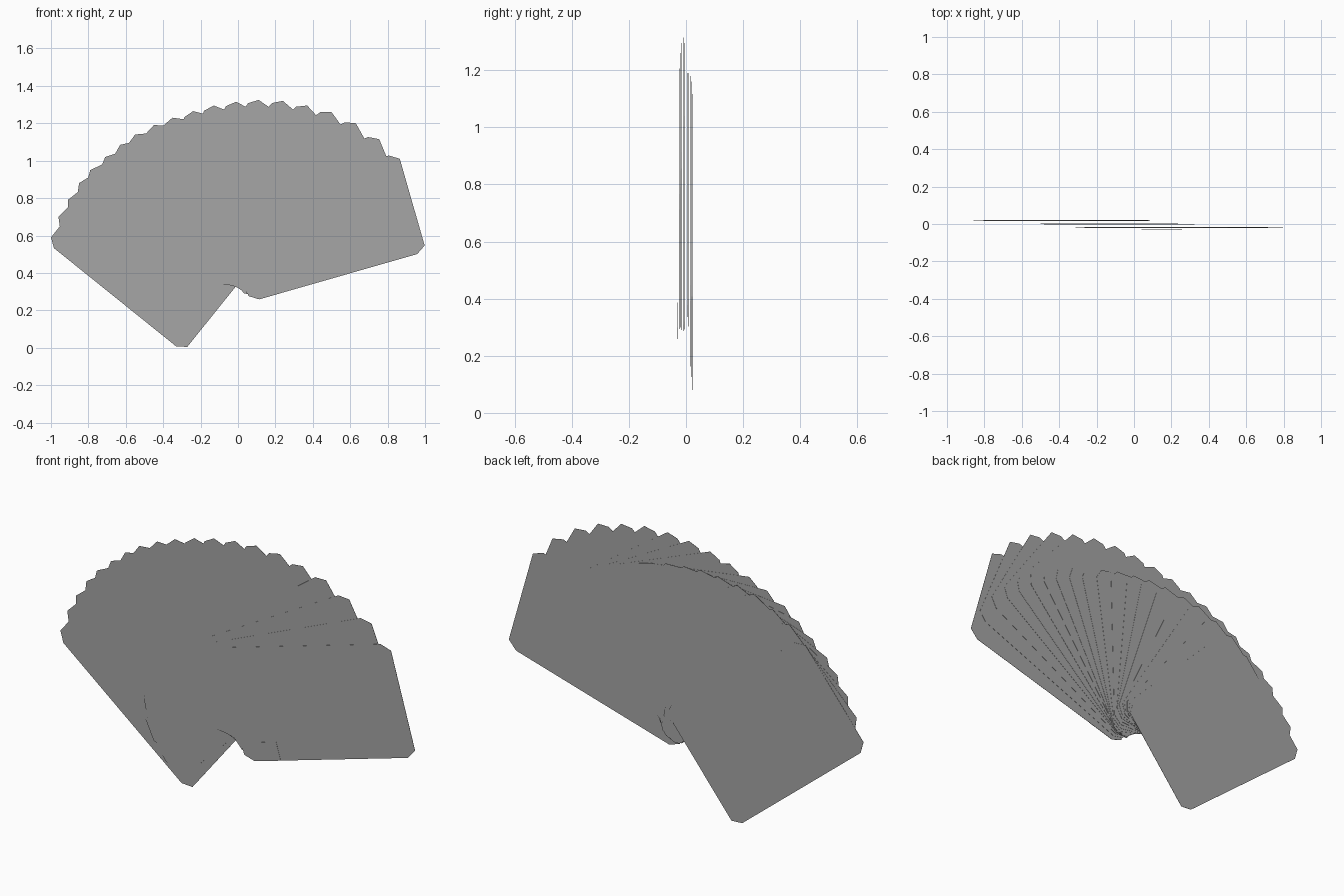
import bpy
import bmesh
import math
from mathutils import Vector

cube = bpy.data.objects.get("Cube")
if cube:
    bpy.data.objects.remove(cube, do_unlink=True)

# Single card colour
grey = bpy.data.materials.new("card_grey")
grey.use_nodes = True
colour = (0.38, 0.38, 0.38, 1)
grey.diffuse_color = colour
grey.node_tree.nodes["Principled BSDF"].inputs["Base Color"].default_value = colour

# Outer corner of each card, from the front of the fan to the back
TIPS = [(.865, 1.01), (.755, 1.115), (.63, 1.2), (.5, 1.26), (.37, 1.295),
        (.24, 1.32), (.11, 1.325), (-.01, 1.315), (-.13, 1.295), (-.24, 1.265),
        (-.35, 1.23), (-.45, 1.19), (-.55, 1.14), (-.63, 1.085), (-.71, 1.02),
        (-.79, .95), (-.85, .88), (-.91, .79), (-.96, .7), (-1, .59)]
FIRST_ANGLE, LAST_ANGLE = 16, 141.2
LENGTH, WIDTH, STRETCH = 0.84, 0.54, 1.18
HALF_DEPTH = 0.03
THICKNESS = 0.001


def add_plate(name, outline, y, thickness):
    """Extrude a closed (x, z) outline into a thin upright plate."""
    bm = bmesh.new()
    face = bm.faces.new([bm.verts.new((p.x, y, p.y)) for p in outline])
    grown = bmesh.ops.extrude_face_region(bm, geom=[face])
    moved = [v for v in grown["geom"] if isinstance(v, bmesh.types.BMVert)]
    bmesh.ops.translate(bm, verts=moved, vec=(0, thickness, 0))
    bmesh.ops.recalc_face_normals(bm, faces=bm.faces)
    mesh = bpy.data.meshes.new(name)
    bm.to_mesh(mesh)
    bm.free()
    mesh.materials.append(grey)
    obj = bpy.data.objects.new(name, mesh)
    bpy.context.collection.objects.link(obj)
    return obj


def card_frame(index):
    """Direction, side direction, length, width and centre of one card."""
    t = index / (len(TIPS) - 1)
    angle = math.radians(FIRST_ANGLE + (LAST_ANGLE - FIRST_ANGLE) * t)
    c, s = math.cos(angle), math.sin(angle)
    along, side = Vector((c, s)), Vector((-s, c))
    length = LENGTH * math.hypot(STRETCH * c, s)
    width = WIDTH * math.hypot(STRETCH * s, c)
    centre = Vector(TIPS[index]) - along * length / 2 - side * width * 0.44
    return along, side, length, width, centre


# Fan of cards with clipped corners
for i in range(len(TIPS)):
    along, side, length, width, centre = card_frame(i)
    a, b = length / 2, width / 2
    ca, cb = length * 0.052, width * 0.06
    local = [(a, b - cb), (a - ca, b), (ca - a, b), (-a, b - cb),
             (-a, cb - b), (ca - a, -b), (a - ca, -b), (a, cb - b)]
    outline = [centre + along * u + side * v for u, v in local]
    step = (2 * HALF_DEPTH - THICKNESS) / (len(TIPS) - 1)
    add_plate(f"card_{i + 1}", outline, -HALF_DEPTH + step * i, THICKNESS)

# Small corner patch on the front card
along, side, length, width, centre = card_frame(0)
a, b = length / 2, width / 2
ca, cb = length * 0.052, width * 0.06
local = [(-a, cb - b), (ca - a, -b), (0.2 - a, -b), (0.2 - a, 0.09 - b), (-a, 0.09 - b)]
add_plate("corner_patch", [centre + along * u + side * v for u, v in local],
          -HALF_DEPTH - THICKNESS, THICKNESS)
